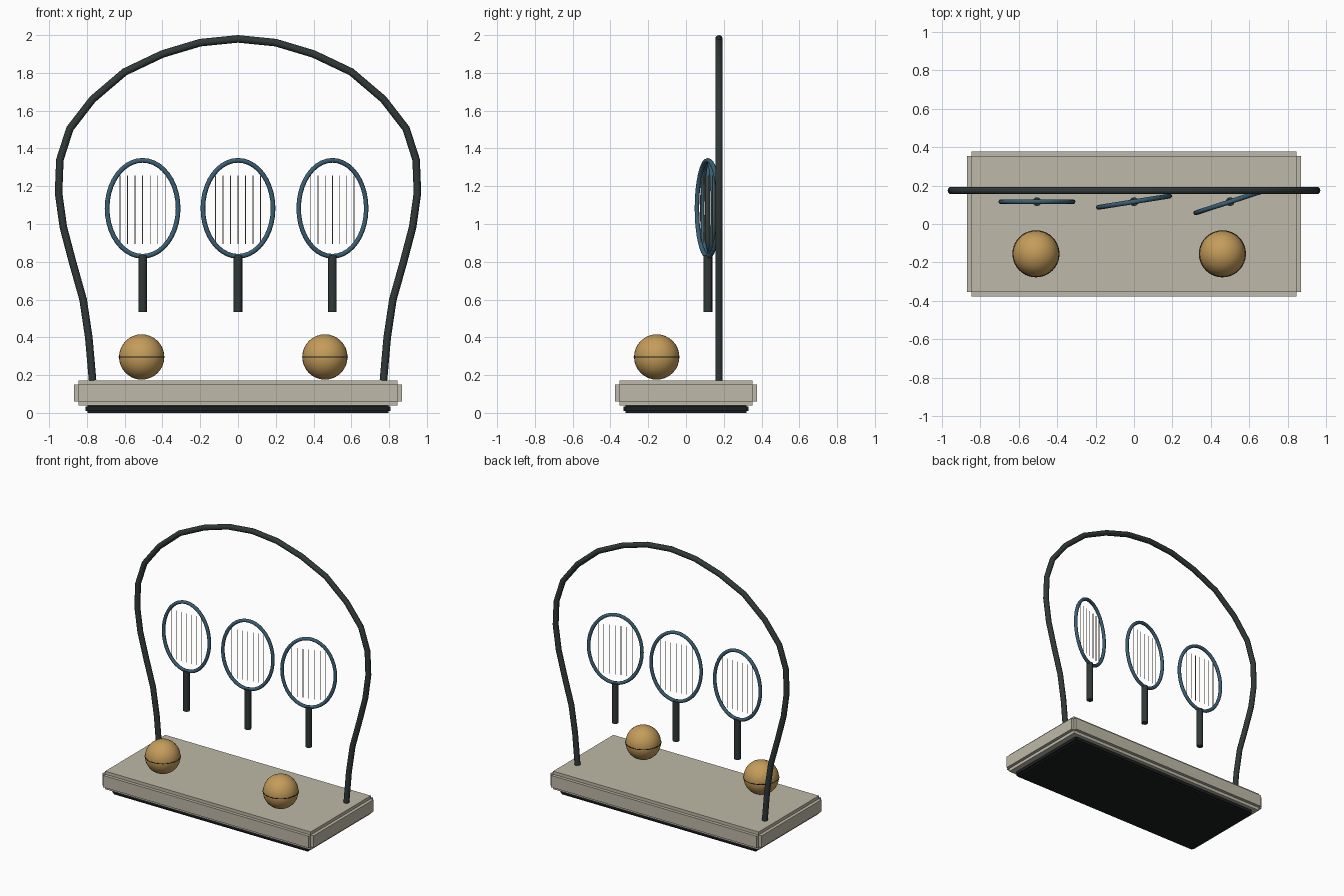
import bpy, bmesh, math
from mathutils import Vector, Matrix

if "Cube" in bpy.data.objects:
    bpy.data.objects.remove(bpy.data.objects["Cube"])


def srgb(h):
    c = [int(h[i:i + 2], 16) / 255 for i in (0, 2, 4)]
    return [v / 12.92 if v <= 0.04045 else ((v + 0.055) / 1.055) ** 2.4 for v in c] + [1]


def mat(name, h):
    m = bpy.data.materials.new(name)
    m.diffuse_color = srgb(h)
    m.use_nodes = True
    m.node_tree.nodes["Principled BSDF"].inputs["Base Color"].default_value = m.diffuse_color
    return m


STONE = mat("warm grey stone", "BEB9A8")
BLACK = mat("near black", "1B1F20")
DARK = mat("dark green grey metal", "303938")
BLUE = mat("steel blue", "3A5F74")
TAN = mat("tan leather", "C49C5A")
CREAM = mat("string beige", "B5A88C")


def finish(bm, name, material, smooth=None):
    bmesh.ops.recalc_face_normals(bm, faces=bm.faces[:])
    me = bpy.data.meshes.new(name)
    bm.to_mesh(me)
    bm.free()
    ob = bpy.data.objects.new(name, me)
    bpy.context.collection.objects.link(ob)
    me.materials.append(material)
    if smooth:
        bpy.ops.object.select_all(action='DESELECT')
        ob.select_set(True)
        bpy.context.view_layer.objects.active = ob
        bpy.ops.object.shade_smooth_by_angle(angle=math.radians(smooth))
    return ob


def sweep(name, pts, r, material, sides=8, closed=False, smooth=40):
    """Tube along a path lying in the XZ plane."""
    bm = bmesh.new()
    pts = [Vector(p) for p in pts]
    n = len(pts)
    rings = []
    for i, p in enumerate(pts):
        a = pts[(i - 1) % n] if closed or i > 0 else p
        b = pts[(i + 1) % n] if closed or i < n - 1 else p
        t = (b - a).normalized()
        side = Vector((-t.z, 0, t.x))
        rings.append([bm.verts.new(p + r * (math.cos(w) * side + math.sin(w) * Vector((0, 1, 0))))
                      for w in (2 * math.pi * k / sides for k in range(sides))])
    for i in range(n if closed else n - 1):
        A, B = rings[i], rings[(i + 1) % n]
        for k in range(sides):
            j = (k + 1) % sides
            bm.faces.new((A[k], A[j], B[j], B[k]))
    if not closed:
        bm.faces.new(rings[0])
        bm.faces.new(rings[-1])
    return finish(bm, name, material, smooth)


def notched_slab(name, hx, hy, z0, z1, step, material):
    """Slab with stepped edges: three boxes, each reaching out along one axis."""
    bm = bmesh.new()
    full = Vector((hx, hy, (z1 - z0) / 2))
    for axis in range(3):
        s = full - Vector((step, step, step))
        s[axis] = full[axis]
        m = Matrix.Translation((0, 0, (z0 + z1) / 2)) @ Matrix.Diagonal((2 * s.x, 2 * s.y, 2 * s.z, 1))
        bmesh.ops.create_cube(bm, size=1, matrix=m)
    return finish(bm, name, material)


# Base and its dark underside
notched_slab("base_slab", 0.868, 0.376, 0.038, 0.172, 0.023, STONE)
notched_slab("base_foot", 0.808, 0.33, 0.0, 0.045, 0.011, BLACK)

# Arch: left half mirrored to the right
half = [(0.77, 0.172), (0.79, 0.40), (0.82, 0.60), (0.875, 0.795), (0.925, 0.985), (0.95, 1.165),
        (0.943, 1.34), (0.89, 1.505), (0.77, 1.66), (0.60, 1.805), (0.40, 1.90), (0.20, 1.96)]
path = [(-x, 0.174, z) for x, z in half] + [(0, 0.174, 1.98)] + [(x, 0.174, z) for x, z in reversed(half)]
sweep("arch_tube", path, 0.02, DARK, sides=10)

# Rackets, each turned a little more
for i, (x, turn) in enumerate([(-0.505, 0), (0, 9), (0.5, 18)]):
    place = Matrix.Translation((x, 0.116, 1.083)) @ Matrix.Rotation(math.radians(turn), 4, 'Z')
    N = 40
    ring = [(0.188 * math.cos(2 * math.pi * k / N), 0, 0.254 * math.sin(2 * math.pi * k / N)) for k in range(N)]
    parts = [sweep(f"racket_rim_{i}", ring, 0.0125, BLUE, closed=True, smooth=60),
             sweep(f"racket_handle_{i}", [(0, 0, -0.548), (0, 0, -0.25)], 0.023, DARK, sides=12)]
    for k in range(-3, 4):
        parts.append(sweep(f"racket_string_{i}_{k + 3}", [(k * 0.04, 0, -0.19), (k * 0.04, 0, 0.173)],
                           0.002, CREAM, sides=6))
    for p in parts:
        p.matrix_world = place

# Balls with a thin dark seam round the middle
for i, x in enumerate((-0.51, 0.46)):
    bm = bmesh.new()
    bmesh.ops.create_uvsphere(bm, u_segments=32, v_segments=16, radius=0.12)
    ball = finish(bm, f"ball_{i}", TAN, 60)
    ball.location = (x, -0.155, 0.296)
    seam = sweep(f"ball_seam_{i}", [(0.1195 * math.cos(2 * math.pi * k / 40), 0, 0.1195 * math.sin(2 * math.pi * k / 40))
                                    for k in range(40)], 0.003, BLACK, sides=6, closed=True, smooth=60)
    seam.rotation_euler = (math.pi / 2, 0, 0)
    seam.location = ball.location
